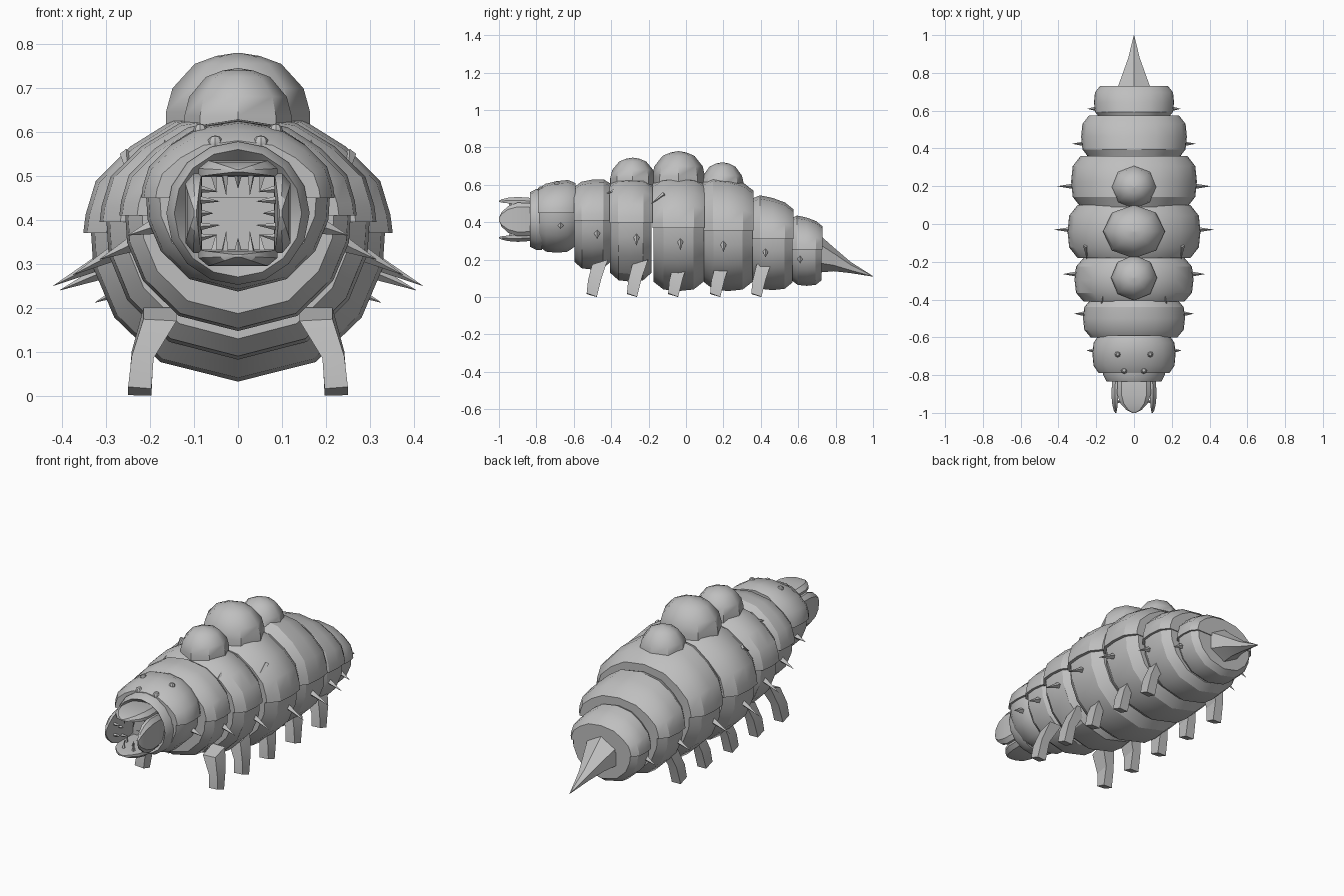
import bpy, bmesh, math
from mathutils import Vector, Matrix

if "Cube" in bpy.data.objects:
    bpy.data.objects.remove(bpy.data.objects["Cube"])

grey = bpy.data.materials.new("grey")
grey.diffuse_color = (0.52, 0.52, 0.52, 1)
grey.use_nodes = True
grey.node_tree.nodes["Principled BSDF"].inputs["Base Color"].default_value = grey.diffuse_color


def finish(name, bm, angle=30):
    bmesh.ops.recalc_face_normals(bm, faces=bm.faces)
    me = bpy.data.meshes.new(name)
    bm.to_mesh(me)
    bm.free()
    me.materials.append(grey)
    ob = bpy.data.objects.new(name, me)
    bpy.context.collection.objects.link(ob)
    bpy.ops.object.select_all(action='DESELECT')
    ob.select_set(True)
    bpy.context.view_layer.objects.active = ob
    if angle:
        bpy.ops.object.shade_smooth_by_angle(angle=math.radians(angle))
    return ob


def loft(name, sections, angle=30):
    """Skin a row of equal-length closed sections and cap both ends."""
    bm = bmesh.new()
    rows = [[bm.verts.new(p) for p in s] for s in sections]
    n = len(rows[0])
    for a, b in zip(rows, rows[1:]):
        for i in range(n):
            j = (i + 1) % n
            bm.faces.new((a[i], a[j], b[j], b[i]))
    bm.faces.new(rows[0])
    bm.faces.new(rows[-1])
    return finish(name, bm, angle)


def spike(name, base, tip, r, sides=4):
    """Thin cone from base to tip."""
    base, tip = Vector(base), Vector(tip)
    d = tip - base
    m = Matrix.Translation((base + tip) / 2) @ d.to_track_quat('Z', 'Y').to_matrix().to_4x4()
    bm = bmesh.new()
    bmesh.ops.create_cone(bm, cap_ends=True, segments=sides, radius1=r, radius2=0.0005,
                          depth=d.length, matrix=m)
    return finish(name, bm, 0)


# Body segments: y start, y end, half width, seam z, top z, bottom z, top slope
segments = [
    (-0.79, -0.59, 0.22, 0.45, 0.620, 0.235, 0.10),
    (-0.60, -0.40, 0.27, 0.41, 0.628, 0.145, 0.05),
    (-0.41, -0.18, 0.315, 0.395, 0.640, 0.080, 0.0),
    (-0.18, 0.10, 0.352, 0.37, 0.650, 0.030, 0.0),
    (0.09, 0.36, 0.333, 0.355, 0.635, 0.030, -0.10),
    (0.35, 0.575, 0.28, 0.31, 0.530, 0.035, -0.15),
    (0.56, 0.73, 0.212, 0.255, 0.425, 0.058, -0.15),
]
upper = [(1, 0), (0.985, 0.15), (0.92, 0.42), (0.70, 0.70), (0.42, 0.92), (0, 1)]
lower = [(0.95, 0), (0.935, -0.24), (0.80, -0.57), (0.50, -0.87), (0, -1)]
rings = [(0, 0.85), (0.2, 0.975), (0.5, 1.0), (0.8, 0.975), (1, 0.85)]


def half_body(name, prof, y0, y1, hw, seam, height, slope):
    full = prof + [(-x, z) for x, z in reversed(prof[:-1])]
    loft(name, [[(x * hw * s, y0 + (y1 - y0) * t,
                  seam + z * height * s * (1 + slope * (t - 0.5) * 2)) for x, z in full]
                for t, s in rings])


for i, (y0, y1, hw, seam, top, bottom, slope) in enumerate(segments):
    half_body(f"upper_shell_{i}", upper, y0, y1, hw, seam, top - seam, slope)
    half_body(f"belly_{i}", lower, y0 + 0.005, y1 - 0.005, hw, seam + 0.002,
              seam - bottom, 0)

# Back humps
for i, (y, rx, ry, top) in enumerate([(-0.285, 0.122, 0.12, 0.745),
                                     (-0.04, 0.164, 0.142, 0.78),
                                     (0.195, 0.122, 0.115, 0.72)]):
    base = 0.56 if i == 2 else 0.60
    bm_rows = []
    for s, h in [(1, 0), (1, 0.25), (0.91, 0.55), (0.6, 0.86), (0.3, 0.96), (0.02, 1)]:
        bm_rows.append([(rx * s * math.cos(k * math.pi / 4), y + ry * s * math.sin(k * math.pi / 4),
                         base + (top - base) * h) for k in range(8)])
    loft(f"back_hump_{i}", bm_rows, 40)

# Tail stinger
tail = []
for y, hw, zl, zh in [(0.70, 0.11, 0.13, 0.345), (0.79, 0.072, 0.138, 0.265),
                      (0.88, 0.035, 0.128, 0.188), (1.0, 0.001, 0.109, 0.112)]:
    zc = (zl + zh) / 2
    tail.append([(hw * math.sin(k * math.pi / 3), y, zc + (zh - zl) / 2 * math.cos(k * math.pi / 3))
                 for k in range(6)])
loft("tail_stinger", tail, 25)

# Mouth collar: ring with a square-edged section
bm = bmesh.new()
mouth_z = 0.415
cs = [(0.118, -0.80), (0.145, -0.835), (0.163, -0.80), (0.163, -0.77), (0.118, -0.77)]
loops = [[bm.verts.new((r * math.cos(k * math.pi / 8), y, mouth_z + r * math.sin(k * math.pi / 8)))
          for r, y in cs] for k in range(16)]
for k in range(16):
    a, b = loops[k], loops[(k + 1) % 16]
    for j in range(5):
        bm.faces.new((a[j], a[(j + 1) % 5], b[(j + 1) % 5], b[j]))
finish("mouth_collar", bm)

# Four jaws with inward teeth
for q in range(4):
    rot = Matrix.Translation((0, 0, mouth_z)) @ Matrix.Rotation(q * math.pi / 2, 4, 'Y')
    rows = []
    for y, hw, lo, hi in [(-0.78, 0.075, 0.083, 0.108), (-0.84, 0.087, 0.082, 0.116),
                          (-0.90, 0.090, 0.083, 0.120), (-0.95, 0.072, 0.086, 0.116),
                          (-0.985, 0.04, 0.090, 0.108), (-1.0, 0.008, 0.094, 0.100)]:
        mid = (lo + hi) / 2
        rows.append([rot @ Vector(p) for p in
                     [(-hw, y, lo), (hw, y, lo), (hw, y, mid), (hw * 0.75, y, hi),
                      (-hw * 0.75, y, hi), (-hw, y, mid)]])
    loft(f"jaw_{q}", rows, 25)
    for x, y, ln in [(-0.055, -0.88, 0.04), (0, -0.90, 0.03), (0.055, -0.88, 0.04),
                     (-0.03, -0.94, 0.045), (0.03, -0.94, 0.045)]:
        spike(f"tooth_{q}", rot @ Vector((x, y, 0.087)),
              rot @ Vector((x * 0.9, y + 0.005, 0.087 - ln)), 0.009)

# Paired parts
for side in (-1, 1):
    # Eyes
    for x, y, z, r in [(0.052, -0.775, 0.574, 0.018), (0.086, -0.69, 0.603, 0.016),
                       (0.118, -0.752, 0.543, 0.008)]:
        bm = bmesh.new()
        bmesh.ops.create_uvsphere(bm, u_segments=8, v_segments=6, radius=r,
                                  matrix=Matrix.Translation((side * x, y, z)))
        finish("eye", bm)

    # Side spikes: y, base x, tip x, base z, tip z
    for y, bx, tx, bz, tz in [(-0.67, 0.19, 0.25, 0.385, 0.365), (-0.475, 0.24, 0.315, 0.345, 0.31),
                              (-0.265, 0.28, 0.375, 0.325, 0.275), (-0.03, 0.31, 0.42, 0.305, 0.25),
                              (0.20, 0.30, 0.405, 0.285, 0.24), (0.425, 0.24, 0.325, 0.25, 0.212),
                              (0.61, 0.18, 0.245, 0.21, 0.18)]:
        spike("side_spike", (side * bx, y, bz), (side * tx, y, tz), 0.018)

    # Small back thorns
    spike("back_thorn", (side * 0.165, -0.36, 0.575), (side * 0.172, -0.435, 0.55), 0.014)
    spike("back_thorn", (side * 0.255, -0.115, 0.55), (side * 0.25, -0.185, 0.50), 0.014)

    # Legs: bent tapered blocks, (inner x, inner z, outer x, outer z, y shift, depth)
    for y in (-0.50, -0.285, -0.065, 0.16, 0.38):
        rows = []
        for xi, zi, xo, zo, dy, d in [(0.14, 0.17, 0.215, 0.20, 0.04, 0.042),
                                      (0.192, 0.085, 0.242, 0.10, 0.012, 0.036),
                                      (0.197, 0.004, 0.250, 0.018, -0.004, 0.027)]:
            lean = 0.012 if zi < 0.01 else 0
            rows.append([(side * xi, y + dy - d, zi + lean), (side * xo, y + dy - d, zi + lean + 0.004),
                         (side * xo, y + dy + d, zo - lean * 1.4), (side * xi, y + dy + d, zo - lean * 1.5)])
        loft("leg", rows, 20)
